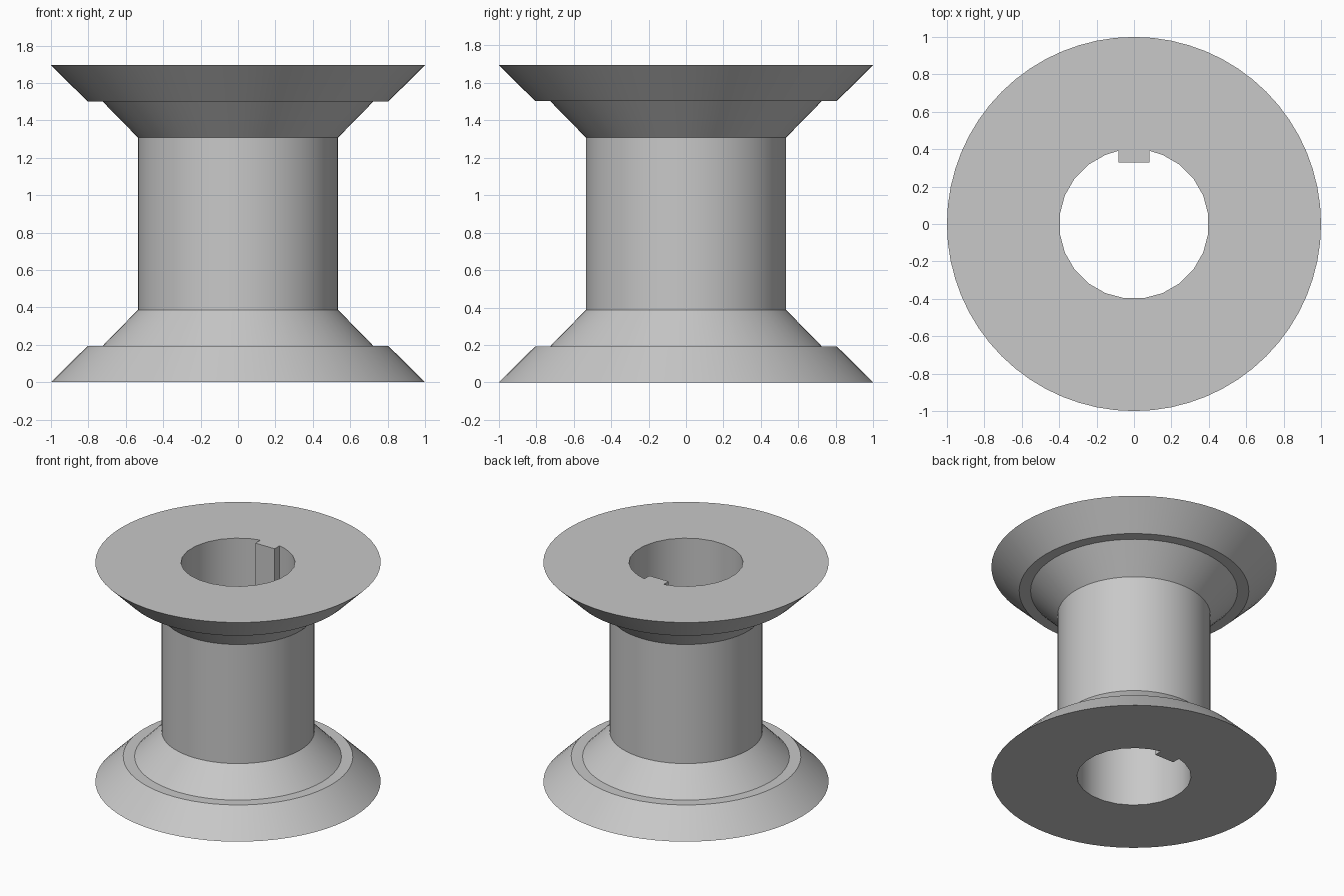
import bpy
import bmesh
from math import sin, cos, pi, radians

cube = bpy.data.objects.get("Cube")
if cube:
    bpy.data.objects.remove(cube, do_unlink=True)

HEIGHT = 1.695
SIDES = 64
BORE_SIDES = 24
BORE_R = 0.4
KEY_HALF, KEY_Y = 0.082, 0.33

# Plain grey material
grey = bpy.data.materials.new("plain grey")
grey.use_nodes = True
colour = (0.58, 0.58, 0.58, 1)
grey.diffuse_color = colour
grey.node_tree.nodes["Principled BSDF"].inputs["Base Color"].default_value = colour

# Lower half of the outer profile (radius, height), mirrored for the upper half
lower = [(1.0, 0.0), (0.805, 0.193), (0.725, 0.193), (0.535, 0.387)]
profile = lower + [(r, HEIGHT - z) for r, z in reversed(lower)]


def circle(radius, count, offset=0.0):
    steps = [2 * pi * (i + offset) / count for i in range(count)]
    return [(radius * cos(a), radius * sin(a)) for a in steps]


def bore_outline():
    """Round bore with a square key standing in from the back."""
    pts = circle(BORE_R, BORE_SIDES, 0.5)
    first = [p for p in pts if p[0] > KEY_HALF and p[1] > 0]
    rest = [p for p in pts if p[1] <= 0 or p[0] < -KEY_HALF]
    root = (BORE_R ** 2 - KEY_HALF ** 2) ** 0.5
    key = [(KEY_HALF, root), (KEY_HALF, KEY_Y), (-KEY_HALF, KEY_Y), (-KEY_HALF, root)]
    return first + key + rest


def ring(bm, outline, z):
    return [bm.verts.new((x, y, z)) for x, y in outline]


def skin(bm, rings):
    for a, b in zip(rings, rings[1:]):
        for i in range(len(a)):
            j = (i + 1) % len(a)
            bm.faces.new((a[i], a[j], b[j], b[i]))


bm = bmesh.new()

# Outer body and bore wall
outer = [ring(bm, circle(r, SIDES), z) for r, z in profile]
bore = [ring(bm, bore_outline(), z) for z in (0, HEIGHT)]
skin(bm, outer)
skin(bm, bore)

# Flat end faces between rim and bore
for rim, hole in ((outer[0], bore[0]), (outer[-1], bore[1])):
    edges = [bm.edges.get((loop[i - 1], loop[i])) for loop in (rim, hole) for i in range(len(loop))]
    bmesh.ops.triangle_fill(bm, edges=edges, use_beauty=True)

bmesh.ops.recalc_face_normals(bm, faces=bm.faces)
mesh = bpy.data.meshes.new("flanged_spool")
bm.to_mesh(mesh)
bm.free()
mesh.materials.append(grey)

spool = bpy.data.objects.new("flanged_spool", mesh)
bpy.context.collection.objects.link(spool)
bpy.ops.object.select_all(action="DESELECT")
spool.select_set(True)
bpy.context.view_layer.objects.active = spool
bpy.ops.object.shade_smooth_by_angle(angle=radians(30))
